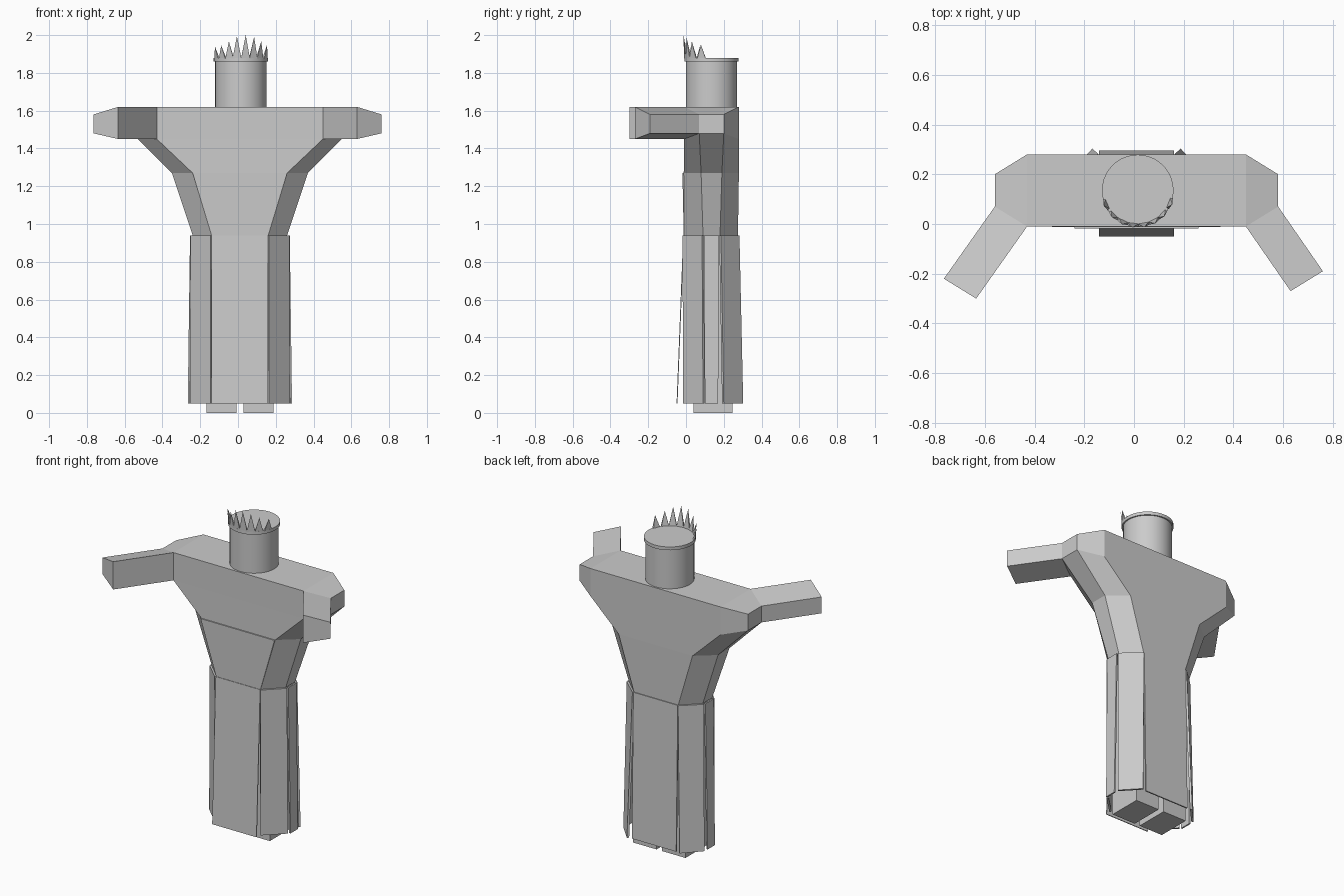
import bpy, bmesh
from math import sin, cos, radians

if "Cube" in bpy.data.objects:
    bpy.data.objects.remove(bpy.data.objects["Cube"])

CX, CY = 0.01, 0.135          # axis of the figure


def make(name, verts, faces):
    me = bpy.data.meshes.new(name)
    me.from_pydata(verts, [], faces)
    bm = bmesh.new()
    bm.from_mesh(me)
    bmesh.ops.recalc_face_normals(bm, faces=bm.faces)
    bm.to_mesh(me)
    bm.free()
    ob = bpy.data.objects.new(name, me)
    bpy.context.collection.objects.link(ob)
    return ob


def prism(name, a, b):
    """Solid between two matching four-sided loops."""
    sides = [(i, (i + 1) % 4, (i + 1) % 4 + 4, i + 4) for i in range(4)]
    return make(name, a + b, [(3, 2, 1, 0), (4, 5, 6, 7)] + sides)


def box(name, x0, x1, y0, y1, z0, z1):
    loop = [(x0, y0), (x1, y0), (x1, y1), (x0, y1)]
    return prism(name, [(x, y, z0) for x, y in loop], [(x, y, z1) for x, y in loop])


def ring(w, o, yf, y1, y2, yb, zf, zo):
    """Chamfered eight-sided cross-section; outer corners may sit at another height."""
    pts = [(-w, yf, zf), (w, yf, zf), (o, y1, zo), (o, y2, zo),
           (w, yb, zf), (-w, yb, zf), (-o, y2, zo), (-o, y1, zo)]
    return [(CX + x, y, z) for x, y, z in pts]


# torso: wide shoulders narrowing to the waist
levels = [(0.15, 0.25, -0.01, 0.09, 0.18, 0.275, 0.94, 0.94),
          (0.25, 0.36, -0.012, 0.08, 0.19, 0.28, 1.27, 1.27),
          (0.44, 0.57, -0.01, 0.07, 0.20, 0.28, 1.45, 1.48),
          (0.44, 0.57, -0.01, 0.07, 0.20, 0.28, 1.62, 1.58)]
verts = [p for lv in levels for p in ring(*lv)]
faces = [(8 * k + i, 8 * k + (i + 1) % 8, 8 * k + 8 + (i + 1) % 8, 8 * k + 8 + i)
         for k in range(3) for i in range(8)]
for s in (0, 24):
    faces += [tuple(s + i for i in f) for f in ((0, 1, 4, 5), (1, 2, 3, 4), (5, 6, 7, 0))]
make("torso", verts, faces)

# thin front plate over the waist
prism("waist_plate",
      [(CX - 0.15, -0.012, 0.94), (CX + 0.15, -0.012, 0.94),
       (CX + 0.25, -0.019, 1.27), (CX - 0.25, -0.019, 1.27)],
      [(CX - 0.15, -0.005, 0.94), (CX + 0.15, -0.005, 0.94),
       (CX + 0.25, -0.008, 1.27), (CX - 0.25, -0.008, 1.27)])

# arms continue the front shoulder chamfers
for side, s in (("left", -1), ("right", 1)):
    sec = [(CX + s * 0.44, -0.01, 1.45), (CX + s * 0.57, 0.07, 1.48),
           (CX + s * 0.57, 0.07, 1.58), (CX + s * 0.44, -0.01, 1.62)]
    dx, dy = (0.18, -0.26) if s > 0 else (-0.205, -0.29)
    prism(side + "_arm", sec, [(x + dx, y + dy, z) for x, y, z in sec])


# coat skirt: separate hanging panels
def panel(name, ta, tb, ba, bb, inset, s=1):
    outer = [(CX + s * p[0], p[1], z) for p, z in
             ((ta, 0.94), (tb, 0.94), (bb, 0.05), (ba, 0.05))]
    prism(name, outer, [(x + s * inset[0], y + inset[1], z) for x, y, z in outer])


panel("front_panel", (-0.15, -0.015), (0.15, -0.015), (-0.15, -0.05), (0.15, -0.05), (0, 0.005))
panel("back_panel", (-0.15, 0.28), (0.15, 0.28), (-0.15, 0.295), (0.15, 0.295), (0, -0.008))
for side, s in (("left", -1), ("right", 1)):
    panel(side + "_front_corner_panel", (0.155, -0.018), (0.262, 0.085),
          (0.155, -0.016), (0.265, 0.09), (-0.009, 0.009), s)
    panel(side + "_side_panel", (0.264, 0.095), (0.264, 0.175),
          (0.276, 0.10), (0.276, 0.17), (-0.009, 0), s)
    panel(side + "_back_corner_panel", (0.262, 0.185), (0.155, 0.283),
          (0.274, 0.20), (0.178, 0.303), (-0.009, -0.009), s)
    # leg
    box(side + "_leg", CX + s * 0.018, CX + s * 0.178, 0.04, 0.245, 0, 0.94)

# head and its brim
for name, r, z0, z1 in (("head", 0.136, 1.61, 1.865), ("head_band", 0.144, 1.86, 1.88)):
    bpy.ops.mesh.primitive_cylinder_add(vertices=40, radius=r, depth=z1 - z0,
                                        location=(CX + 0.005, CY, (z0 + z1) / 2))
    bpy.context.object.name = name
    bpy.ops.object.shade_smooth_by_angle(angle=radians(30))

# crown spikes around the front half of the band
spikes = [(-66, 1.94), (-44, 1.945), (-25, 1.967), (-8, 1.995),
          (10, 2.0), (28, 1.99), (46, 1.967), (68, 1.95)]


def polar(deg, r, z):
    return (CX + 0.005 + r * sin(radians(deg)), CY - r * cos(radians(deg)), z)


for i, (a, tip) in enumerate(spikes):
    base = [polar(a + d, r, 1.875) for d, r in
            ((-9.5, 0.145), (9.5, 0.145), (9.5, 0.134), (-9.5, 0.134))]
    make(f"crown_spike_{i + 1}", base + [polar(a, 0.15, tip)],
         [(0, 1, 2, 3), (0, 1, 4), (1, 2, 4), (2, 3, 4), (3, 0, 4)])
